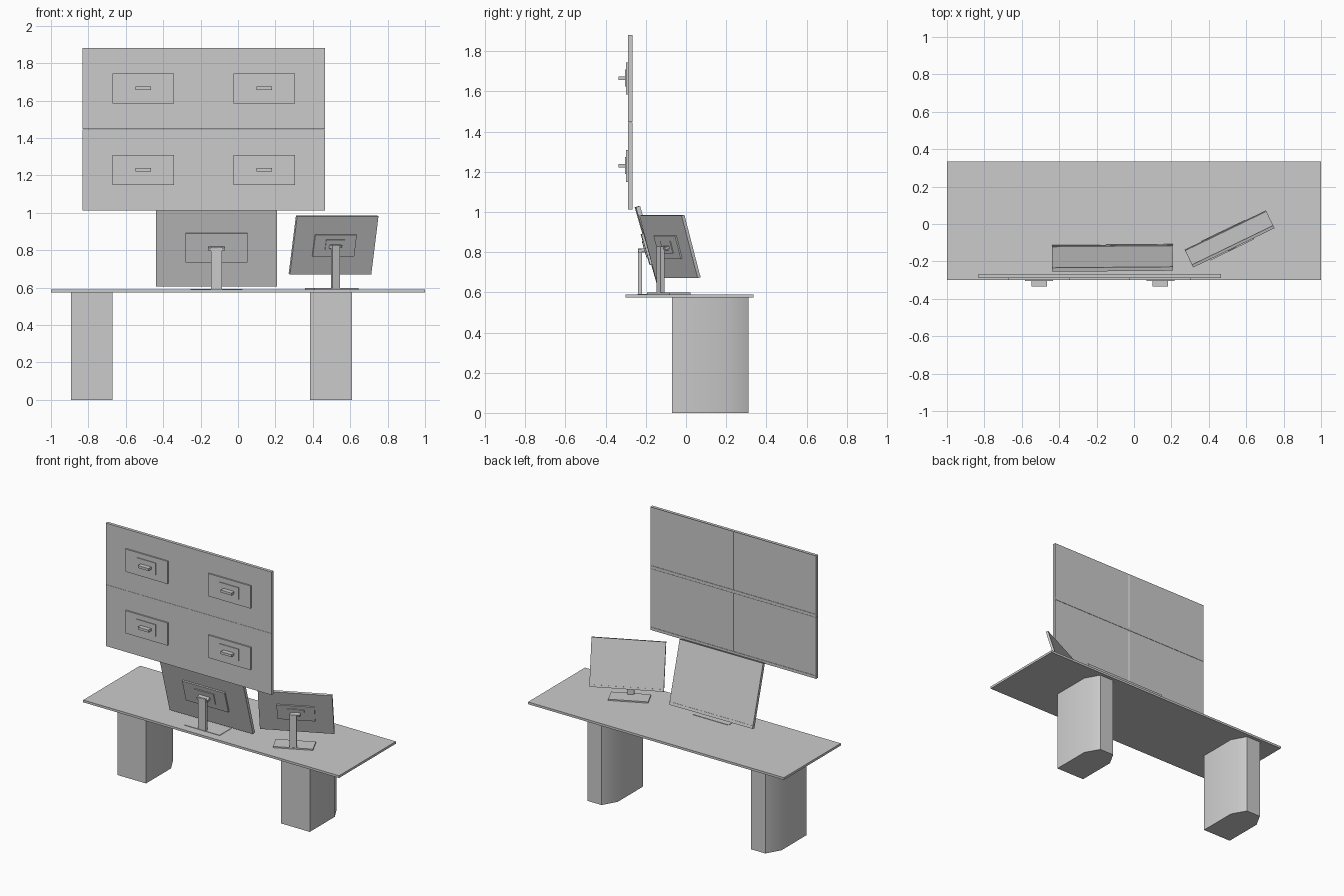
import bpy, bmesh
from math import radians, pi
from mathutils import Matrix, Vector

if "Cube" in bpy.data.objects:
    bpy.data.objects.remove(bpy.data.objects["Cube"])


def finish(bm, name, mat=Matrix()):
    bmesh.ops.transform(bm, matrix=mat, verts=bm.verts)
    bmesh.ops.recalc_face_normals(bm, faces=bm.faces)
    me = bpy.data.meshes.new(name)
    bm.to_mesh(me)
    bm.free()
    ob = bpy.data.objects.new(name, me)
    bpy.context.collection.objects.link(ob)
    return ob


def box(name, lo, hi, mat=Matrix(), recess=None):
    bm = bmesh.new()
    bmesh.ops.create_cube(bm, size=1)
    lo, hi = Vector(lo), Vector(hi)
    for v in bm.verts:
        v.co = Vector([lo[i] + (v.co[i] + 0.5) * (hi[i] - lo[i]) for i in range(3)])
    if recess:
        # sink the screen face inside its bezel
        bm.normal_update()
        face = [f for f in bm.faces if f.normal.y > 0.9]
        bmesh.ops.inset_region(bm, faces=face, thickness=recess[0], depth=0)
        bmesh.ops.translate(bm, verts=face[0].verts, vec=(0, -recess[1], 0))
    return finish(bm, name, mat)


def prism(name, outline, height):
    bm = bmesh.new()
    base = bm.faces.new([bm.verts.new((x, y, 0)) for x, y in outline])
    ext = bmesh.ops.extrude_face_region(bm, geom=[base], use_keep_orig=True)
    top = [g for g in ext["geom"] if isinstance(g, bmesh.types.BMVert)]
    bmesh.ops.translate(bm, verts=top, vec=(0, 0, height))
    return finish(bm, name)


def monitor(tag, centre, scale=1.0, yaw=0, tilt=0):
    # local frame: screen looks towards +y, origin in the panel centre
    m = (Matrix.Translation(centre) @ Matrix.Rotation(radians(yaw), 4, 'Z')
         @ Matrix.Rotation(radians(tilt), 4, 'X') @ Matrix.Scale(scale, 4))
    w, h = 0.324, 0.217
    box(tag + "_panel", (-w, -0.011, -h), (w, 0.011, h), m, recess=(0.006, 0.002))
    box(tag + "_chin", (-w, 0.008, -h), (w, 0.012, -h + 0.02), m)
    box(tag + "_rear_housing", (-0.165, -0.021, -0.08), (0.165, -0.010, 0.08), m)
    box(tag + "_mount_plate", (-0.075, -0.026, -0.04), (0.075, -0.020, 0.045), m)
    box(tag + "_mount_pin", (-0.042, -0.057, -0.007), (0.042, -0.025, 0.010), m)


def stand(tag, centre, yaw, base_w, base_d, post_w, top, base_top, arm):
    # thin foot, upright post at its front edge, arm reaching the panel
    m = Matrix.Translation(centre) @ Matrix.Rotation(radians(yaw), 4, 'Z')
    box(tag + "_stand_base", (-base_w / 2, -0.012, 0.585), (base_w / 2, base_d - 0.012, base_top), m)
    box(tag + "_stand_post", (-post_w / 2, -0.010, 0.588), (post_w / 2, 0.010, top), m)
    box(tag + "_stand_arm", (-post_w / 2, 0.0, top - 0.02), (post_w / 2, arm, top), m)


# desk top
box("desk_top", (-1, -0.30, 0.573), (1, 0.335, 0.589))

# desk legs with a chamfered, rounded-looking rear end
for side, x in (("left", -0.782), ("right", 0.498)):
    w = 0.112
    leg = prism(side + "_leg", [(x - w, -0.07), (x + w, -0.07), (x + w, 0.21), (x + w / 2, 0.31),
                                (x - w / 2, 0.31), (x - w, 0.21)], 0.575)
    bpy.context.view_layer.objects.active = leg
    leg.select_set(True)
    bpy.ops.object.shade_smooth_by_angle(angle=radians(32))
    leg.select_set(False)

# wall of four screens
for row, z in (("upper", 1.664), ("lower", 1.229)):
    for col, x in (("left", -0.507), ("right", 0.141)):
        monitor(f"{row}_{col}_screen", (x, -0.278, z))

# large desk screen, leaning back
monitor("main_screen", (-0.115, -0.182, 0.818), 1.0, 0.5, 16)
stand("main", (-0.115, -0.229, 0), 0, 0.28, 0.13, 0.06, 0.818, 0.592, 0.04)

# smaller desk screen, turned and leaning back
monitor("side_screen", (0.511, -0.080, 0.828), 0.745, 25.8, 16)
stand("side", (0.521, -0.127, 0), 25.8, 0.26, 0.115, 0.046, 0.828, 0.598, 0.045)
